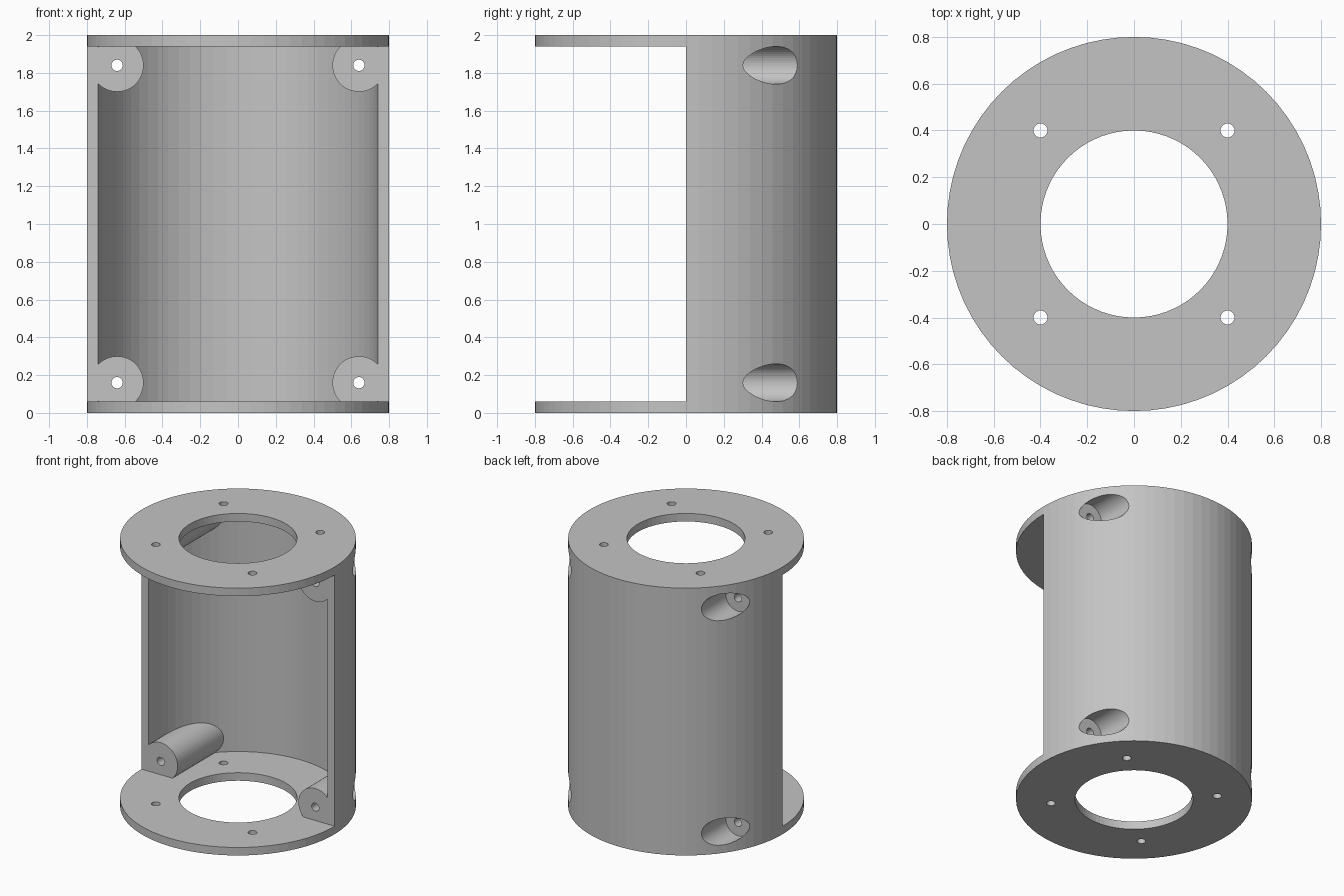
import bpy
from math import radians

if "Cube" in bpy.data.objects:
    bpy.data.objects.remove(bpy.data.objects["Cube"])

RADIUS, HEIGHT, WALL = 0.8, 2.0, 0.06
BOSS_X, BOSS_Z = 0.64, 0.16
BOLT = 0.4

grey = bpy.data.materials.new("plain grey")
grey.use_nodes = True
COLOUR = (0.55, 0.55, 0.55, 1)
grey.diffuse_color = COLOUR
grey.node_tree.nodes["Principled BSDF"].inputs["Base Color"].default_value = COLOUR


def upright(name, radius, z0, z1, x=0, y=0, sides=72):
    """Cylinder along z."""
    bpy.ops.mesh.primitive_cylinder_add(
        vertices=sides, radius=radius, depth=z1 - z0, location=(x, y, (z0 + z1) / 2))
    ob = bpy.context.object
    ob.name = name
    ob.data.materials.append(grey)
    return ob


def lengthwise(name, radius, y0, y1, x, z, sides=48):
    """Cylinder along y."""
    ob = upright(name, radius, 0, y1 - y0, sides=sides)
    ob.location = (x, (y0 + y1) / 2, z)
    ob.rotation_euler.x = radians(90)
    return ob


def cut(target, cutter):
    """Subtract the cutter and discard it."""
    cutter.hide_render = True
    mod = target.modifiers.new("cut", 'BOOLEAN')
    mod.operation, mod.solver, mod.object = 'DIFFERENCE', 'EXACT', cutter
    bpy.context.view_layer.objects.active = target
    bpy.ops.object.modifier_apply(modifier=mod.name)
    bpy.data.objects.remove(cutter)


corners = [(x, z) for x in (-BOSS_X, BOSS_X) for z in (BOSS_Z, HEIGHT - BOSS_Z)]

# Cavity between the end plates, leaving room for four screw bosses
cavity = upright("cavity", RADIUS - WALL, WALL, HEIGHT - WALL)
for x, z in corners:
    cut(cavity, lengthwise("boss", 0.14, 0, 1, x, z))

# Solid drum hollowed out by the cavity
housing = upright("housing", RADIUS, 0, HEIGHT)
cut(housing, cavity)

# Open front half between the plates
bpy.ops.mesh.primitive_cube_add(size=1, location=(0, -0.5, HEIGHT / 2))
opening = bpy.context.object
opening.name = "front_opening"
opening.scale = (2, 1, HEIGHT - 2 * WALL)
cut(housing, opening)

# Central hole and bolt holes through both plates
cut(housing, upright("centre_hole", 0.4, -0.1, HEIGHT + 0.1))
for x in (-BOLT, BOLT):
    for y in (-BOLT, BOLT):
        cut(housing, upright("bolt_hole", 0.03, -0.1, HEIGHT + 0.1, x, y, 32))

# Counterbores from the back and screw holes through the bosses
for x, z in corners:
    cut(housing, lengthwise("counterbore", 0.1, 0.3, 1, x, z))
    cut(housing, lengthwise("screw_hole", 0.03, -0.1, 0.5, x, z, 32))

# One colour, flat facets
housing.data.materials.clear()
housing.data.materials.append(grey)
for face in housing.data.polygons:
    face.material_index = 0
    face.use_smooth = False
